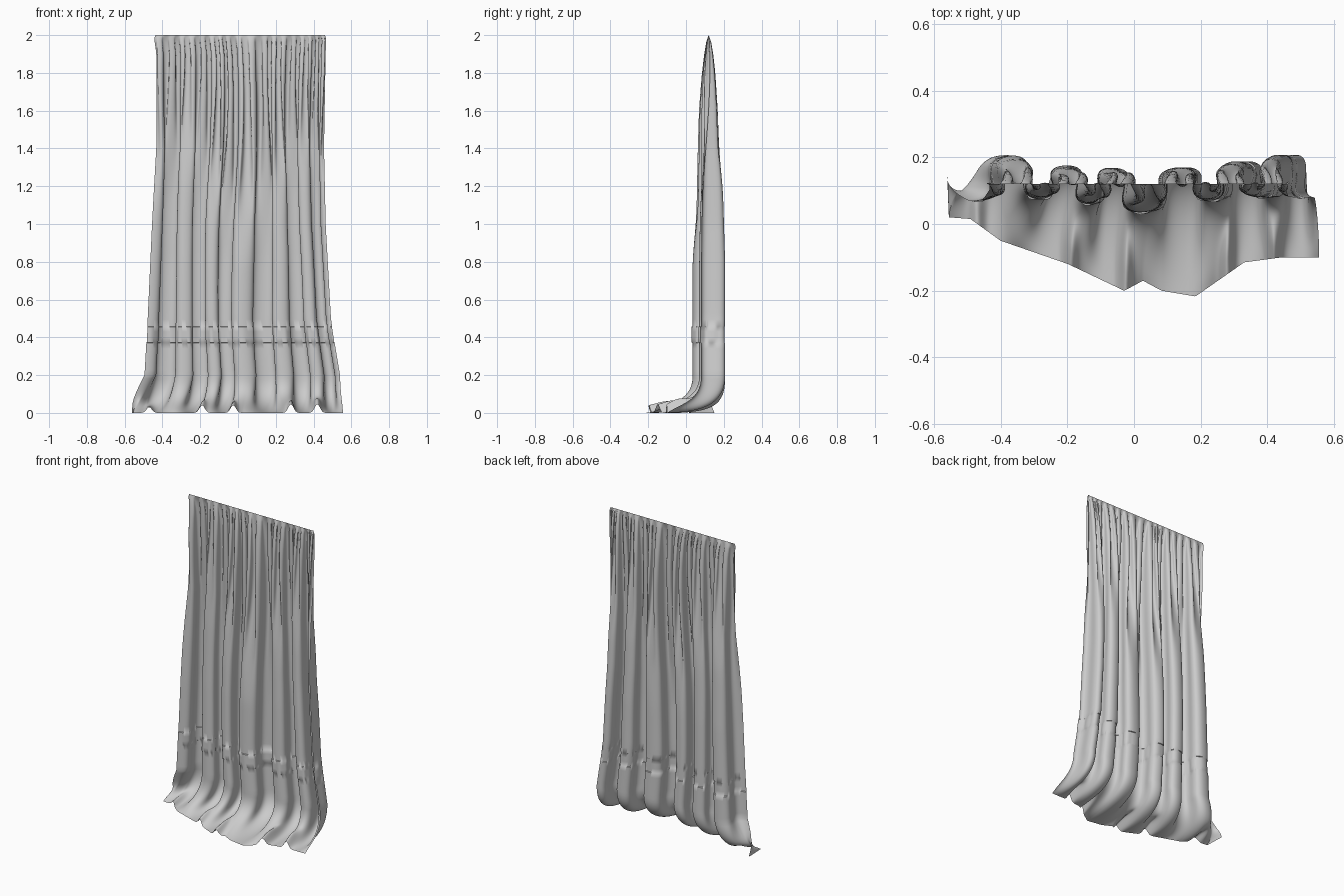
import bpy, bmesh, math

if "Cube" in bpy.data.objects:
    bpy.data.objects.remove(bpy.data.objects["Cube"])


def interp(pts, t):
    """Piecewise linear interpolation through (key, value) points."""
    if t <= pts[0][0]:
        return pts[0][1]
    for (a, va), (b, vb) in zip(pts, pts[1:]):
        if t <= b:
            return va + (vb - va) * (t - a) / (b - a)
    return pts[-1][1]


def smooth(t):
    t = max(0.0, min(1.0, t))
    return t * t * (3 - 2 * t)


def bezier(a, b, c, d, t):
    s = 1 - t
    return s**3 * a + 3 * s * s * t * b + 3 * s * t * t * c + t**3 * d


# Fold turning points (x, y) across the width, alternating front and back
TURNS = [(-0.47, 0.07), (-0.365, 0.205), (-0.285, 0.075), (-0.2, 0.175), (-0.125, 0.06),
         (-0.065, 0.168), (0.025, 0.035), (0.14, 0.17), (0.215, 0.07), (0.3, 0.188),
         (0.37, 0.08), (0.43, 0.207), (0.48, 0.08)]
STEPS = 30
# Side outlines and fold depth against height
LEFT = [(0.2, -0.495), (0.5, -0.478), (1.0, -0.455), (1.4, -0.435), (1.9, -0.438),
        (1.98, -0.446), (2, -0.437)]
RIGHT = [(0.2, 0.54), (0.35, 0.515), (0.5, 0.492), (1.0, 0.464), (1.4, 0.456),
         (1.9, 0.466), (1.98, 0.468), (2, 0.46)]
DEPTH = [(0.2, 1), (0.8, 1), (1.2, 0.86), (1.6, 0.62), (1.8, 0.42),
         (1.9, 0.28), (1.96, 0.16), (1.985, 0.07), (2, 0.0)]
# Hem outline on the floor
HEM_X = [(0, -0.56), (0.04, -0.555), (0.07, -0.49), (1, 0.555)]
HEM_Y = [(0, 0.15), (0.04, 0.02), (0.07, 0.015), (0.15, -0.05), (0.33, -0.12),
         (0.48, -0.2), (0.53, -0.17), (0.58, -0.2), (0.67, -0.217), (0.8, -0.115),
         (0.9, -0.1), (1, -0.1)]
RIDGES = [(-0.47, 0.03), (-0.19, 0.04), (-0.025, 0.04), (0.28, 0.045), (0.42, 0.045)]
BEND = 0.2


def hanging(i, z):
    """Point on the hanging cloth for column i at height z."""
    seg = min(i // STEPS, len(TURNS) - 2)
    f = i / STEPS - seg
    (a, ya), (b, yb) = TURNS[seg], TURNS[seg + 1]
    phi = -math.pi / 2 + math.pi * (seg + f)
    depth = interp(DEPTH, z)
    u = (a + (b - a) * f - TURNS[0][0]) / (TURNS[-1][0] - TURNS[0][0])
    lo, hi = interp(LEFT, z), interp(RIGHT, z)
    # broad folds low down, fine gathers near the top, starting at uneven heights
    top = smooth((z - 0.95 - 0.2 * math.sin(9 * u)) / 1.0)
    broad = (ya + yb) / 2 - (yb - ya) / 2 * math.cos(math.pi * f) - 0.12
    fine = 3 * phi + 0.6 * math.sin(5 * u + 1)
    y = 0.12 + depth * ((1 - 0.4 * top) * broad + 0.05 * top * math.sin(fine))
    curl = 0.75 * (b - a) / math.pi * min(1, depth * 1.3)
    x = lo + (hi - lo) * u - (1 - top) * curl * math.sin(2 * phi)
    x -= 0.0065 * top * min(1, depth * 4) * math.sin(2 * fine)
    # folds drift gently sideways down the drop
    x += 0.014 * math.sin(2.8 * z + 7 * u) * math.sin(math.pi * u) * min(1, depth * 2)
    # raised, rippled sewn band
    if 0.37 < z < 0.457:
        y -= 0.004 + 0.002 * math.sin(i * 0.6)
        x += 0.002 * math.cos(i * 0.6)
    return x, y, u, phi


def pooled(i, t):
    """Point on the cloth that turns forward and lies on the floor."""
    x0, y0, u, phi = hanging(i, BEND)
    xh, yh = interp(HEM_X, u), interp(HEM_Y, u)
    front = 0.5 - 0.5 * math.sin(phi)
    flap = max(0.0, 1 - u / 0.2)
    ridge = sum(h * math.exp(-((xh - c) / 0.02) ** 2) for c, h in RIDGES)
    low = 0.004 + 0.05 * front
    x = bezier(x0, x0 * 0.7 + xh * 0.3 - 0.05 * flap, xh, xh, t)
    y = bezier(y0, y0 + 0.003 + 0.03 * flap, y0 * 0.45 + yh * 0.55 + 0.02 * flap, yh, t)
    z = bezier(BEND, 0.02 + 0.045 * front, low, 0.0, t)
    z += ridge * smooth((t - 0.35) / 0.5)
    return x, y, max(z, 0.0)


# Curtain cloth: one sheet swept from the gathered top to the hem
rows = [2.0, 1.993, 1.985, 1.972, 1.96] + [1.93 - 0.035 * k for k in range(42)]
rows += [0.458, 0.456, 0.43, 0.40, 0.372, 0.3695, 0.34, 0.30, 0.26, 0.23]
cols = STEPS * (len(TURNS) - 1) + 1
bm = bmesh.new()
grid = []
for z in rows:
    grid.append([bm.verts.new((*hanging(i, z)[:2], z)) for i in range(cols)])
for k in range(23):
    grid.append([bm.verts.new(pooled(i, k / 22)) for i in range(cols)])
for r0, r1 in zip(grid, grid[1:]):
    for i in range(cols - 1):
        bm.faces.new((r0[i], r1[i], r1[i + 1], r0[i + 1]))

mesh = bpy.data.meshes.new("curtain")
bm.to_mesh(mesh)
bm.free()
curtain = bpy.data.objects.new("curtain", mesh)
bpy.context.collection.objects.link(curtain)

# Plain grey fabric
fabric = bpy.data.materials.new("grey fabric")
fabric.diffuse_color = (0.6, 0.6, 0.6, 1)
fabric.use_nodes = True
fabric.node_tree.nodes["Principled BSDF"].inputs["Base Color"].default_value = fabric.diffuse_color
mesh.materials.append(fabric)

bpy.context.view_layer.objects.active = curtain
curtain.select_set(True)
bpy.ops.object.shade_smooth_by_angle(angle=math.radians(50))
